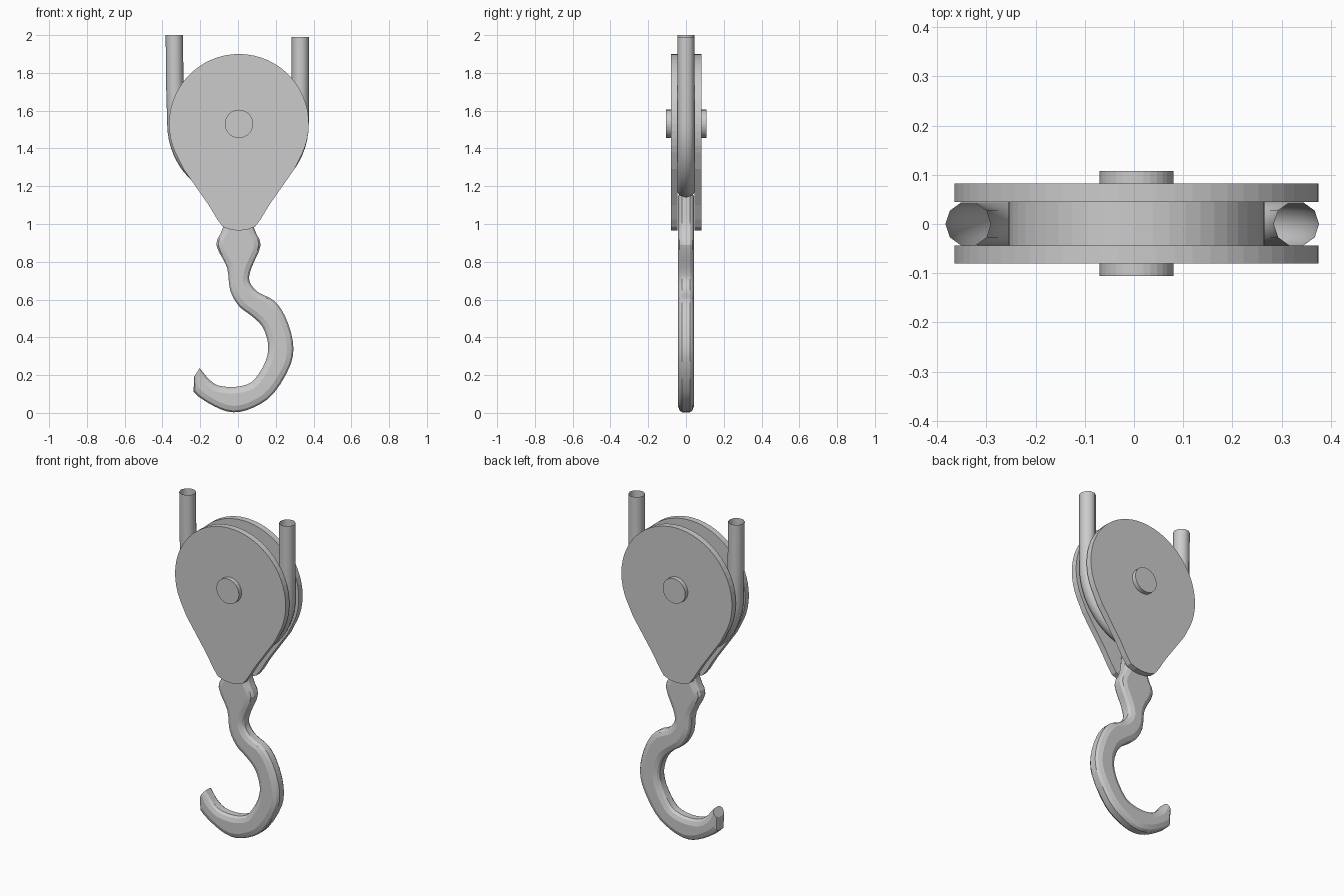
import bpy, bmesh
from math import sin, cos, pi, radians
from mathutils import Vector

if "Cube" in bpy.data.objects:
    bpy.data.objects.remove(bpy.data.objects["Cube"])

CX, CZ = 0.005, 1.53  # sheave axle position


def loft(name, rings, caps=True, smooth=0):
    """Skin a list of equal-length closed rings of points."""
    bm = bmesh.new()
    loops = [[bm.verts.new(p) for p in r] for r in rings]
    n = len(loops[0])
    for a, b in zip(loops, loops[1:]):
        for i in range(n):
            j = (i + 1) % n
            bm.faces.new((a[i], a[j], b[j], b[i]))
    if caps:
        bm.faces.new(loops[0])
        bm.faces.new(loops[-1])
    bmesh.ops.recalc_face_normals(bm, faces=bm.faces)
    mesh = bpy.data.meshes.new(name)
    bm.to_mesh(mesh)
    bm.free()
    ob = bpy.data.objects.new(name, mesh)
    bpy.context.collection.objects.link(ob)
    if smooth:
        bpy.ops.object.select_all(action='DESELECT')
        ob.select_set(True)
        bpy.context.view_layer.objects.active = ob
        bpy.ops.object.shade_smooth_by_angle(angle=radians(smooth))
    return ob


def slab(name, outline, y0, y1):
    return loft(name, [[(x, y, z) for x, z in outline] for y in (y0, y1)])


def circle(r, n):
    return [(CX + r * cos(2 * pi * i / n), CZ + r * sin(2 * pi * i / n)) for i in range(n)]


# Teardrop side plates
plate = [(CX + 0.37 * cos(radians(a)), CZ + 0.37 * sin(radians(a))) for a in range(-24, 205, 6)]
lower = [(-0.293, 1.29), (-0.16, 1.10), (-0.115, 1.025), (-0.085, 0.985), (-0.045, 0.97)]
plate += [(x + CX, z) for x, z in lower] + [(CX, 0.965)]
plate += [(CX - x, z) for x, z in reversed(lower)]
slab("front_plate", plate, -0.08, -0.044)
slab("back_plate", plate, 0.045, 0.082)

# Sheave wheel and axle pin
slab("sheave", circle(0.26, 48), -0.044, 0.045)
slab("axle_pin", circle(0.075, 32), -0.106, 0.108)

# Rope: open tube passing under the sheave
path = [Vector((-0.337, 0, 2.0)), Vector((-0.335, 0, 1.75))]
path += [Vector((0.329 * -cos(pi * i / 28), 0, CZ - 0.35 * sin(pi * i / 28))) for i in range(29)]
path += [Vector((0.33, 0, 1.75)), Vector((0.33, 0, 1.99))]
rings = []
for i, p in enumerate(path):
    t = (path[min(i + 1, len(path) - 1)] - path[max(i - 1, 0)]).normalized()
    if i in (0, len(path) - 1):
        t = Vector((0, 0, -1 if i == 0 else 1))
    side = t.cross(Vector((0, 1, 0)))
    rings.append([p + side * 0.046 * cos(2 * pi * k / 10) + Vector((0, 0.046 * sin(2 * pi * k / 10), 0))
                  for k in range(10)])
loft("rope", rings, caps=False, smooth=45)

# Hook: (inner x, z, outer x, z) stations from shank to tip
stations = [
    (-0.06, 1.15, 0.065, 1.15), (-0.08, 0.98, 0.085, 0.98), (-0.115, 0.89, 0.12, 0.89),
    (-0.058, 0.77, 0.072, 0.77), (-0.042, 0.65, 0.06, 0.70), (0.005, 0.565, 0.105, 0.64),
    (0.07, 0.515, 0.19, 0.595), (0.13, 0.455, 0.25, 0.51), (0.16, 0.36, 0.29, 0.38),
    (0.145, 0.27, 0.28, 0.26), (0.09, 0.18, 0.19, 0.105), (0.045, 0.15, 0.085, 0.03),
    (-0.025, 0.137, -0.025, 0.003), (-0.11, 0.147, -0.13, 0.037), (-0.165, 0.19, -0.235, 0.112),
    (-0.203, 0.237, -0.233, 0.19)]
st = [Vector(s) for s in stations]


def spline(a, b, c, d, t):
    return 0.5 * (2 * b + (c - a) * t + (2 * a - 5 * b + 4 * c - d) * t * t
                  + (3 * b - a - 3 * c + d) * t ** 3)


fine = []
for i in range(len(st) - 2):
    a, d = st[max(i - 1, 0)], st[i + 2]
    fine += [spline(a, st[i], st[i + 1], d, k / 3) for k in range(3)]
fine += st[-2:]

rings = []
for s in fine:
    l, r = Vector((s[0], 0, s[1])), Vector((s[2], 0, s[3]))
    u = (r - l).normalized()
    e = min(1, (r - l).length / 0.09)
    half = [(0, 0.02), (0.01 * e, 0.034), (0.034 * e, 0.043)]
    ring = [l + u * d + Vector((0, y, 0)) for d, y in half]
    ring += [r - u * d + Vector((0, y, 0)) for d, y in reversed(half)]
    ring += [r - u * d - Vector((0, y, 0)) for d, y in half]
    ring += [l + u * d - Vector((0, y, 0)) for d, y in reversed(half)]
    rings.append(ring)
loft("hook", rings, smooth=20)
